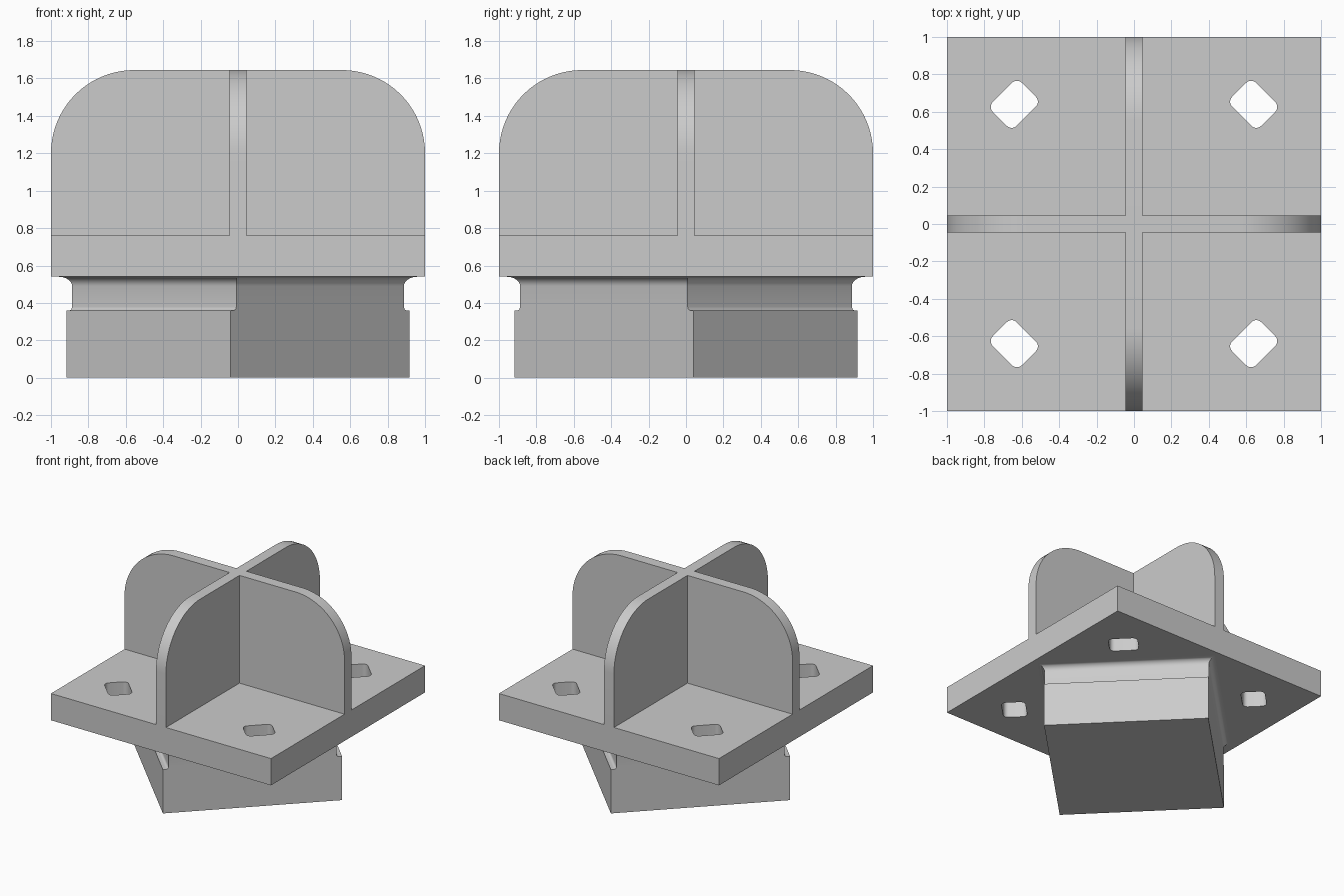
import bpy, bmesh
from math import pi, sin, cos, radians
from mathutils import Matrix

default = bpy.data.objects.get("Cube")
if default:
    bpy.data.objects.remove(default, do_unlink=True)

grey = bpy.data.materials.new("plain grey")
grey.use_nodes = True
grey.diffuse_color = (0.6, 0.6, 0.6, 1)
grey.node_tree.nodes["Principled BSDF"].inputs["Base Color"].default_value = (0.6, 0.6, 0.6, 1)

PLATE_BOTTOM, PLATE_TOP, FIN_TOP = 0.54, 0.76, 1.645
FIN_HALF = 0.045


def finish(name, bm):
    """Turn a bmesh into a grey object."""
    bmesh.ops.recalc_face_normals(bm, faces=bm.faces[:])
    mesh = bpy.data.meshes.new(name)
    bm.to_mesh(mesh)
    bm.free()
    mesh.materials.append(grey)
    obj = bpy.data.objects.new(name, mesh)
    bpy.context.collection.objects.link(obj)
    return obj


def select(obj):
    bpy.ops.object.select_all(action='DESELECT')
    obj.select_set(True)
    bpy.context.view_layer.objects.active = obj


def smooth(obj):
    select(obj)
    bpy.ops.object.shade_smooth_by_angle(angle=radians(30))


def prism(name, outline, depth, matrix):
    """Extrude an xy outline along z, centred, then place it."""
    bm = bmesh.new()
    face = bm.faces.new([bm.verts.new((x, y, -depth / 2)) for x, y in outline])
    grown = bmesh.ops.extrude_face_region(bm, geom=[face])["geom"]
    verts = [v for v in grown if isinstance(v, bmesh.types.BMVert)]
    bmesh.ops.translate(bm, verts=verts, vec=(0, 0, depth))
    bm.transform(matrix)
    return finish(name, bm)


def boolean(target, tool, operation):
    """Apply a boolean and discard the tool."""
    mod = target.modifiers.new("cut", 'BOOLEAN')
    mod.operation, mod.object, mod.solver = operation, tool, 'EXACT'
    tool.hide_render = True
    select(target)
    bpy.ops.object.modifier_apply(modifier=mod.name)
    bpy.data.objects.remove(tool, do_unlink=True)


def arc(cx, cy, r, start, steps):
    """Quarter circle, counterclockwise from the start angle."""
    angles = [start + pi / 2 * i / steps for i in range(steps + 1)]
    return [(cx + r * cos(a), cy + r * sin(a)) for a in angles]


# Square plate with four slots, each lying across its diagonal
half = (PLATE_TOP - PLATE_BOTTOM) / 2
square = [(-1, -1), (1, -1), (1, 1), (-1, 1)]
mid = Matrix.Translation((0, 0, PLATE_BOTTOM + half))
plate = prism("base_plate", square, 2 * half, mid)
hx, hy, r = 0.09, 0.11, 0.037
slot = (arc(hx - r, hy - r, r, 0, 6) + arc(r - hx, hy - r, r, pi / 2, 6)
        + arc(r - hx, r - hy, r, pi, 6) + arc(hx - r, r - hy, r, 1.5 * pi, 6))
for i in range(4):
    place = mid @ Matrix.Rotation(pi / 4 + i * pi / 2, 4, 'Z') @ Matrix.Translation((0.905, 0, 0))
    boolean(plate, prism("slot_cutter", slot, 1, place), 'DIFFERENCE')
smooth(plate)

# Two crossing upright fins with rounded top corners
R = 0.445
outline = [(-1, PLATE_TOP), (1, PLATE_TOP)]
outline += arc(1 - R, FIN_TOP - R, R, 0, 20) + arc(R - 1, FIN_TOP - R, R, pi / 2, 20)
upright = Matrix.Rotation(pi / 2, 4, 'X')
fins = prism("crossed_fins", outline, 2 * FIN_HALF, upright)
second = prism("second_fin", outline, 2 * FIN_HALF, Matrix.Rotation(pi / 2, 4, 'Z') @ upright)
boolean(fins, second, 'UNION')
smooth(fins)

# Diagonal block with grooves in its two ends and a flared top: (z, half length, half width)
LONG, NECK, WIDE, FLARE, LIP = 0.6775, 0.634, 0.621, 0.05, 0.02
levels = [(0, LONG, WIDE), (0.36, LONG, WIDE)]
for i in range(5):
    a = pi / 2 * i / 4
    levels.append((0.36 + LIP * (1 - cos(a)), NECK + LIP * (1 - sin(a)), WIDE))
for i in range(9):
    a = pi / 2 * i / 8
    out = FLARE * (1 - cos(a))
    levels.append((PLATE_BOTTOM - FLARE * (1 - sin(a)), NECK + out, WIDE + out))
bm = bmesh.new()
rings = [[bm.verts.new((sx * u, sy * v, z)) for sx, sy in square] for z, u, v in levels]
for low, high in zip(rings, rings[1:]):
    for k in range(4):
        n = (k + 1) % 4
        bm.faces.new((low[k], low[n], high[n], high[k]))
bm.faces.new(rings[0])
bm.faces.new(rings[-1])
bm.transform(Matrix.Rotation(pi / 4, 4, 'Z'))
smooth(finish("diagonal_plug", bm))
